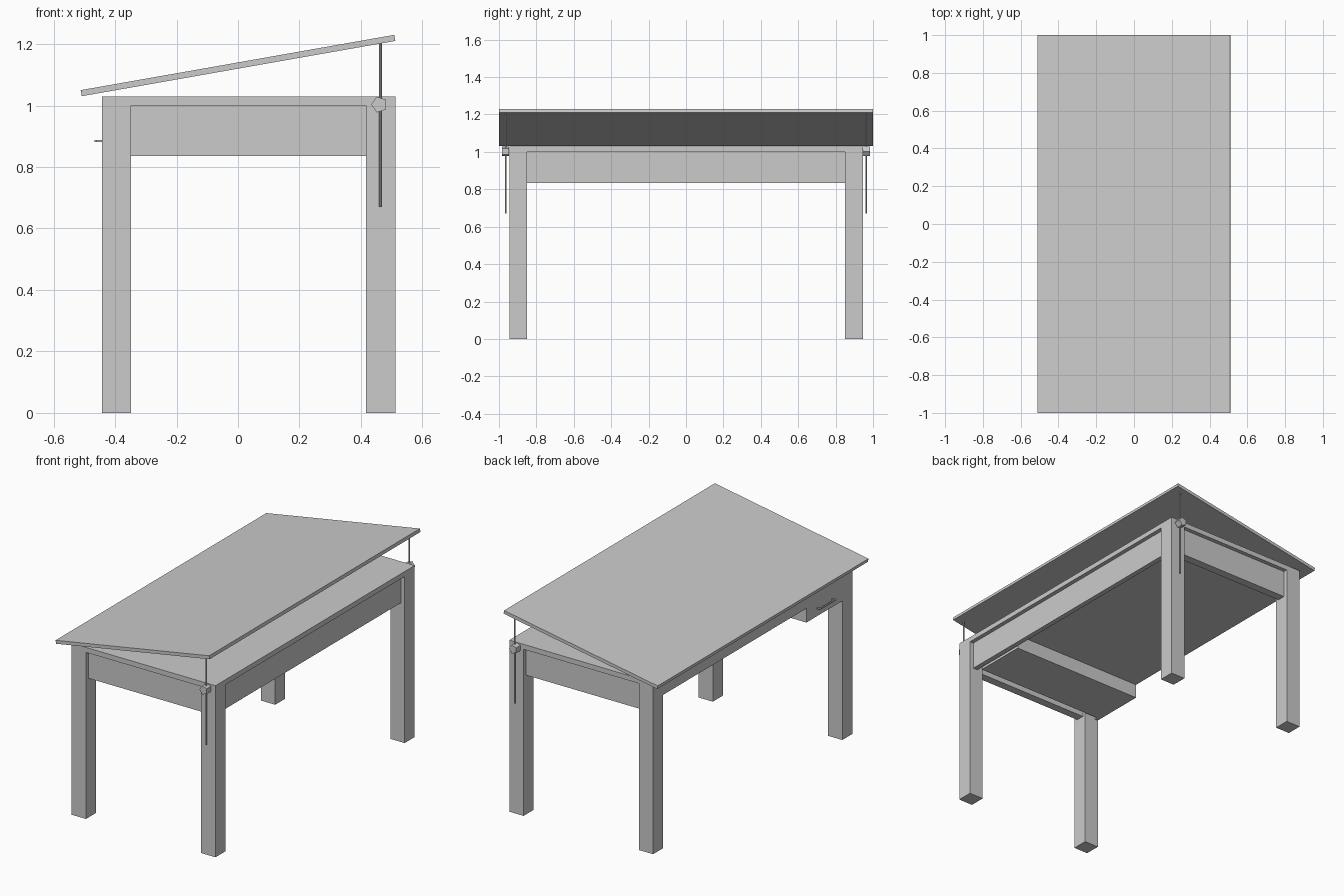
import bpy, bmesh, math
from mathutils import Matrix, Vector

if "Cube" in bpy.data.objects:
    bpy.data.objects.remove(bpy.data.objects["Cube"])

grey = bpy.data.materials.new("plain_grey")
grey.diffuse_color = (0.6, 0.6, 0.6, 1)
grey.use_nodes = True
grey.node_tree.nodes["Principled BSDF"].inputs["Base Color"].default_value = grey.diffuse_color


def finish(name, bm):
    bmesh.ops.recalc_face_normals(bm, faces=bm.faces)
    me = bpy.data.meshes.new(name)
    bm.to_mesh(me)
    bm.free()
    me.materials.append(grey)
    ob = bpy.data.objects.new(name, me)
    bpy.context.collection.objects.link(ob)
    return ob


def box(name, x0, x1, y0, y1, z0, z1):
    bm = bmesh.new()
    size = Matrix.Diagonal((x1 - x0, y1 - y0, z1 - z0, 1))
    mid = Vector((x0 + x1, y0 + y1, z0 + z1)) / 2
    bmesh.ops.create_cube(bm, size=1, matrix=Matrix.Translation(mid) @ size)
    return finish(name, bm)


def prism(name, sides, r, start, end, turn=0):
    """Cylinder with few sides running from start to end."""
    a, b = Vector(start), Vector(end)
    q = (b - a).to_track_quat('Z', 'Y').to_matrix().to_4x4()
    bm = bmesh.new()
    bmesh.ops.create_cone(bm, cap_ends=True, segments=sides, radius1=r, radius2=r,
                          depth=(b - a).length,
                          matrix=Matrix.Translation((a + b) / 2) @ q @ Matrix.Rotation(turn, 4, 'Z'))
    return finish(name, bm)


L, R, Y, TOP = -0.443, 0.512, 0.945, 1.03   # table footprint and height
LEG, LOW = 0.095, 0.835                     # leg width, apron bottom

# Fixed table: slab, legs and aprons
box("table_slab", L, R, -Y, Y, 1.0, TOP)
for x in (L, R - LEG):
    for y in (-Y, Y - LEG):
        box("leg", x, x + LEG, y, y + LEG, 0, 1.0)
for s in (-1, 1):
    y0, y1 = sorted((s * 0.87, s * 0.92))
    box("end_apron", L + 0.03, R - 0.03, y0, y1, LOW, 1.0)
box("back_apron", R - 0.055, R - 0.025, -0.87, 0.87, LOW, 1.0)
box("inner_panel", L, R - 0.055, -0.87, 0.87, 0.92, 1.0)

# Drawer with pull handle
box("drawer_front", L, L + 0.02, -0.85, -0.51, LOW, 0.92)
box("drawer_box", L + 0.02, 0.44, -0.83, -0.51, LOW, 0.92)
for y in (-0.75, -0.61):
    box("handle_post", -0.467, L, y - 0.004, y + 0.004, 0.881, 0.887)
box("handle_bar", -0.467, -0.459, -0.76, -0.60, 0.881, 0.887)

# Tilted drawing board
board = box("tilted_board", -0.518, 0.518, -1, 1, -0.01, 0.01)
board.data.transform(Matrix.Translation((0, 0, 1.13)) @ Matrix.Rotation(math.radians(-10), 4, 'Y'))

# Support rods and their clamp knobs
for s in (-1, 1):
    prism("support_rod", 8, 0.0045, (0.464, s * 0.963, 0.67), (0.464, s * 0.963, 1.206))
    knob = prism("clamp_knob", 5, 0.027, (0.46, s * Y, 1.003), (0.46, s * 0.985, 1.003),
                 math.pi / 2)
